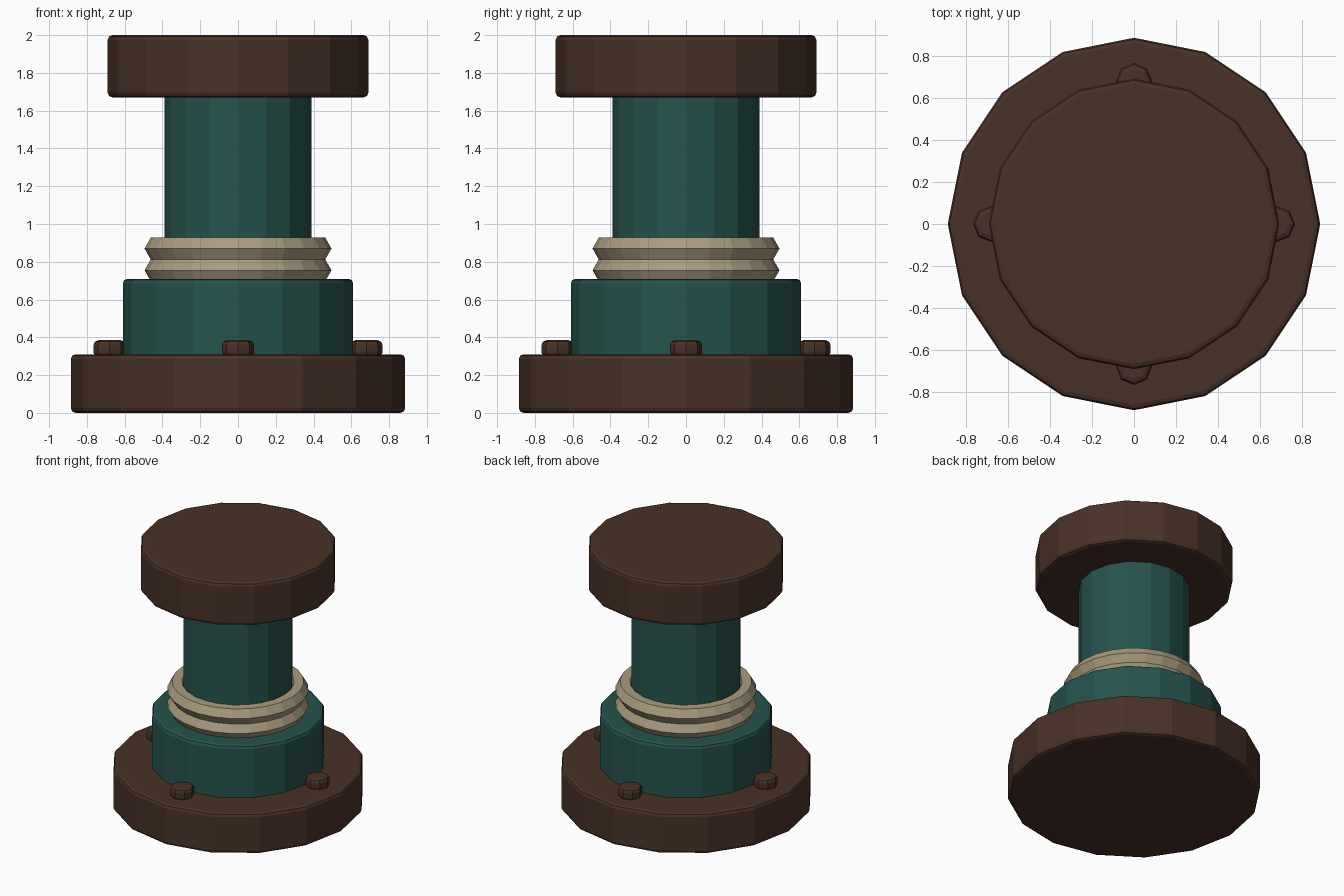
import bpy
import math

if "Cube" in bpy.data.objects:
    bpy.data.objects.remove(bpy.data.objects["Cube"])


def material(name, color):
    mat = bpy.data.materials.new(name)
    mat.diffuse_color = (*color, 1.0)
    mat.use_nodes = True
    mat.node_tree.nodes["Principled BSDF"].inputs["Base Color"].default_value = mat.diffuse_color
    return mat


BROWN = material("dark brown", (0.066, 0.031, 0.020))
TEAL = material("deep teal", (0.020, 0.086, 0.075))
TAN = material("pale tan", (0.40, 0.33, 0.21))


def drum(name, radius, z0, z1, mat, bevel=0.0, sides=16, xy=(0, 0)):
    """Upright flat-shaded prism with softened rims."""
    bpy.ops.mesh.primitive_cylinder_add(
        vertices=sides, radius=radius, depth=z1 - z0,
        location=(xy[0], xy[1], (z0 + z1) / 2))
    ob = bpy.context.object
    ob.name = name
    ob.data.materials.append(mat)
    if bevel:
        mod = ob.modifiers.new("rim_bevel", "BEVEL")
        mod.width = bevel
        mod.segments = 2
        mod.limit_method = 'ANGLE'
        mod.angle_limit = math.radians(50)
    return ob


# Stacked body: foot flange, collar, shaft and top cap
drum("base_flange", 0.885, 0.0, 0.31, BROWN, 0.025)
drum("lower_collar", 0.61, 0.28, 0.71, TEAL, 0.025)
drum("shaft", 0.388, 0.60, 1.75, TEAL)
drum("top_cap", 0.69, 1.67, 2.0, BROWN, 0.025)

# Two coiled rings resting on the collar
for i, z in enumerate((0.755, 0.87)):
    bpy.ops.mesh.primitive_torus_add(
        major_radius=0.427, minor_radius=0.068,
        major_segments=24, minor_segments=6, location=(0, 0, z))
    ring = bpy.context.object
    ring.name = f"ring_{i + 1}"
    ring.data.materials.append(TAN)

# Four bolt heads on the flange
for i in range(4):
    a = i * math.pi / 2
    drum(f"bolt_{i + 1}", 0.085, 0.295, 0.385, BROWN, 0.025, 8,
         (0.68 * math.cos(a), 0.68 * math.sin(a)))
